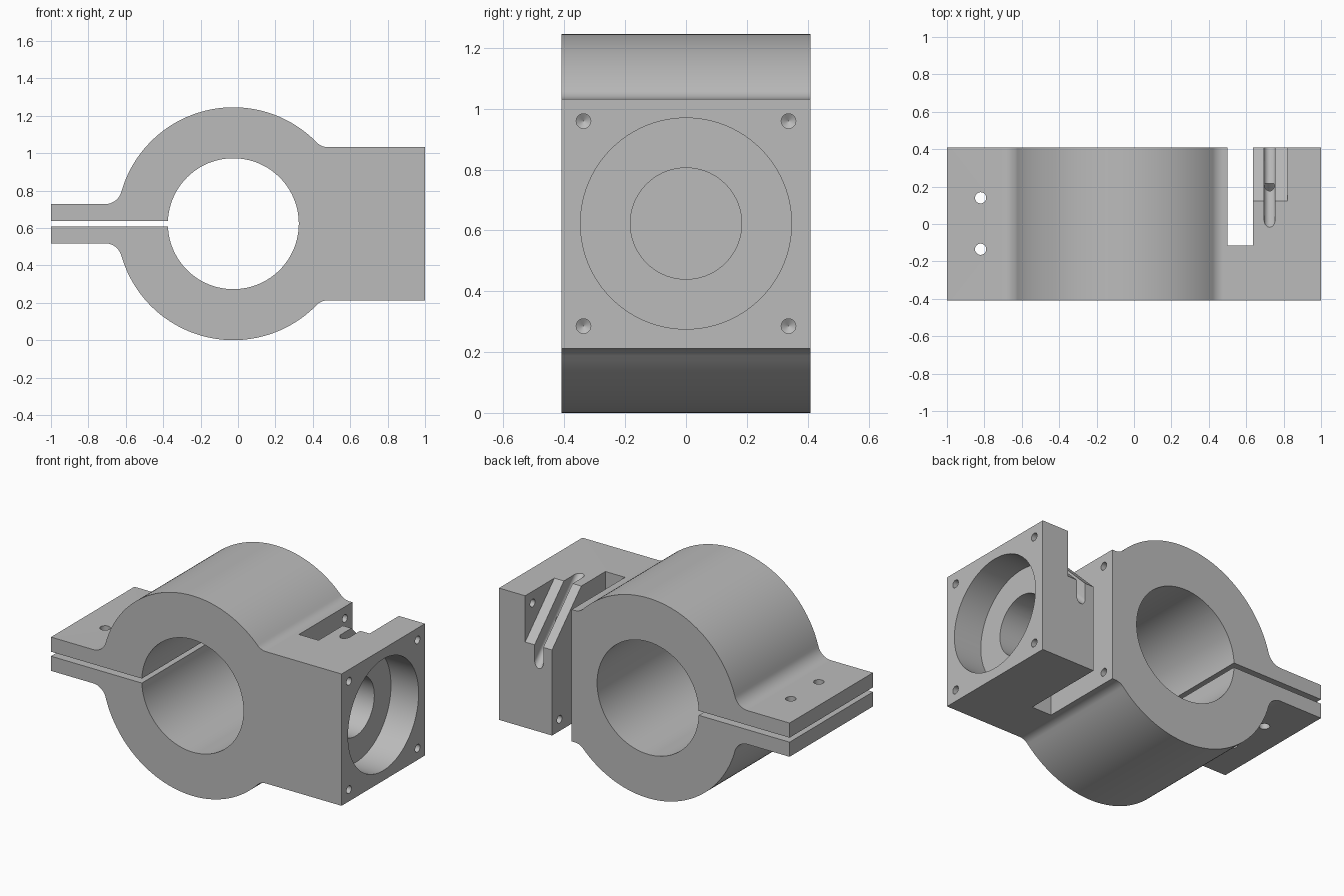
import bpy, bmesh, math
from mathutils import Vector

cube = bpy.data.objects.get("Cube")
if cube:
    bpy.data.objects.remove(cube, do_unlink=True)

X, Y, Z = Vector((1, 0, 0)), Vector((0, 1, 0)), Vector((0, 0, 1))
MID = 0.6225           # height of the clamp axis
CX, R = -0.025, 0.6225  # clamp centre and outer radius
D = 0.41               # half depth, also half height of the block
EAR = 0.105            # half height of the two clamp ears

grey = bpy.data.materials.new("machined grey")
grey.use_nodes = True
colour = (0.5, 0.5, 0.5, 1)
grey.diffuse_color = colour
grey.node_tree.nodes["Principled BSDF"].inputs["Base Color"].default_value = colour


def loft(name, rings):
    """Join equal-length rings of points into a closed solid."""
    bm = bmesh.new()
    loops = [[bm.verts.new(p) for p in ring] for ring in rings]
    n = len(loops[0])
    for a, b in zip(loops, loops[1:]):
        for i in range(n):
            j = (i + 1) % n
            bm.faces.new((a[i], a[j], b[j], b[i]))
    bm.faces.new(loops[0])
    bm.faces.new(loops[-1])
    bmesh.ops.recalc_face_normals(bm, faces=bm.faces)
    mesh = bpy.data.meshes.new(name)
    bm.to_mesh(mesh)
    bm.free()
    mesh.materials.append(grey)
    obj = bpy.data.objects.new(name, mesh)
    bpy.context.collection.objects.link(obj)
    return obj


def prism(name, pts, origin, u, v, sweep):
    base = [Vector(origin) + u * a + v * b for a, b in pts]
    return loft(name, [base, [p + sweep for p in base]])


def box(name, lo, hi):
    x0, y0, z0 = lo
    x1, y1, z1 = hi
    return prism(name, [(x0, y0), (x1, y0), (x1, y1), (x0, y1)],
                 (0, 0, z0), X, Y, Z * (z1 - z0))


def drill(name, start, end, r, segs=32, tip=0):
    start, end = Vector(start), Vector(end)
    d = (end - start).normalized()
    q = d.to_track_quat('Z', 'Y')

    def ring(c, rad):
        return [c + q @ Vector((rad * math.cos(t), rad * math.sin(t), 0))
                for t in (math.tau * i / segs for i in range(segs))]
    rings = [ring(start, r), ring(end, r)]
    if tip:
        rings.append(ring(end + d * tip, r * 0.03))
    return loft(name, rings)


def arc(cx, cz, r, a0, a1, n):
    return [(cx + r * math.cos(a0 + (a1 - a0) * i / n),
             cz + r * math.sin(a0 + (a1 - a0) * i / n)) for i in range(n + 1)]


# Clamp body: upper half of the outline with fillets, mirrored below
f_ear, f_block = 0.09, 0.08
ear_x = -math.sqrt((R + f_ear) ** 2 - (EAR + f_ear) ** 2)
blk_x = math.sqrt((R + f_block) ** 2 - (D + f_block) ** 2)
ear_a = math.atan2(EAR + f_ear, ear_x)
blk_a = math.atan2(D + f_block, blk_x)
upper = [(-1, EAR)]
upper += arc(CX + ear_x, EAR + f_ear, f_ear, -math.pi / 2, ear_a - math.pi, 12)[:-1] \
    if ear_a - math.pi > -math.pi / 2 else []
upper += arc(CX, 0, R, ear_a, blk_a, 64)
upper += arc(CX + blk_x, D + f_block, f_block, blk_a - math.pi, -math.pi / 2, 10)[1:]
upper += [(1, D)]
outline = upper + [(x, -z) for x, z in reversed(upper)]
body = prism("clamp_body", outline, (0, -D, MID), X, Z, Y * 2 * D)

# Cutters for the clamp: bore, slit and bolt holes
cutters = [
    drill("bore_cutter", (CX, -1, MID), (CX, 1, MID), 0.35, 128),
    box("slit_cutter", (-1.2, -1, MID - 0.014), (-0.3, 1, MID + 0.014)),
]
for y in (-0.135, 0.14):
    cutters.append(drill("bolt_hole_cutter", (-0.82, y, 0), (-0.82, y, 1.2), 0.03))

# Cutters for the block: cross slot, stepped pocket and corner screw holes
cutters += [
    box("cross_slot_cutter", (0.5, -0.115, -0.2), (0.635, 0.6, 1.4)),
    drill("pocket_cutter", (1.2, 0, MID), (0.81, 0, MID), 0.347, 96),
    drill("inner_hole_cutter", (1.2, 0, MID), (0.5, 0, MID), 0.183, 72),
]
for sy in (-1, 1):
    for sz in (-1, 1):
        y, z = sy * 0.337, MID + sz * 0.337
        cutters.append(drill("screw_hole_cutter", (1.2, y, z), (0.36, y, z), 0.024, tip=0.015))

# Sloped corner recess, round-bottomed sloped channel and its radial pin hole
cutters.append(prism("recess_cutter", [(0.02, 1.135), (0.6, 0.555), (0.6, 1.135)],
                     (0.57, 0, 0), Y, Z, X * 0.25))
normal, slope = Vector((0, 1, 1)).normalized(), Vector((0, 1, -1)).normalized()
channel = arc(0, 0.03, 0.03, math.pi, math.tau, 16) + [(0.03, 0.4), (-0.03, 0.4)]
cutters.append(prism("channel_cutter", channel, Vector((0.725, 0.195, 0.82)) - slope * 0.8,
                     X, normal, slope * 1.6))
cutters.append(drill("pin_hole_cutter", (0.725, 0.1, MID + 0.1), (0.725, 0.22, MID + 0.22), 0.028))

# Apply the cuts and remove the cutters
bpy.context.view_layer.objects.active = body
body.select_set(True)
for c in cutters:
    c.hide_render = True
    mod = body.modifiers.new(c.name, 'BOOLEAN')
    mod.operation = 'DIFFERENCE'
    mod.solver = 'EXACT'
    mod.object = c
    bpy.ops.object.modifier_apply(modifier=mod.name)
    bpy.data.objects.remove(c, do_unlink=True)

bpy.ops.object.shade_smooth_by_angle(angle=math.radians(25))
